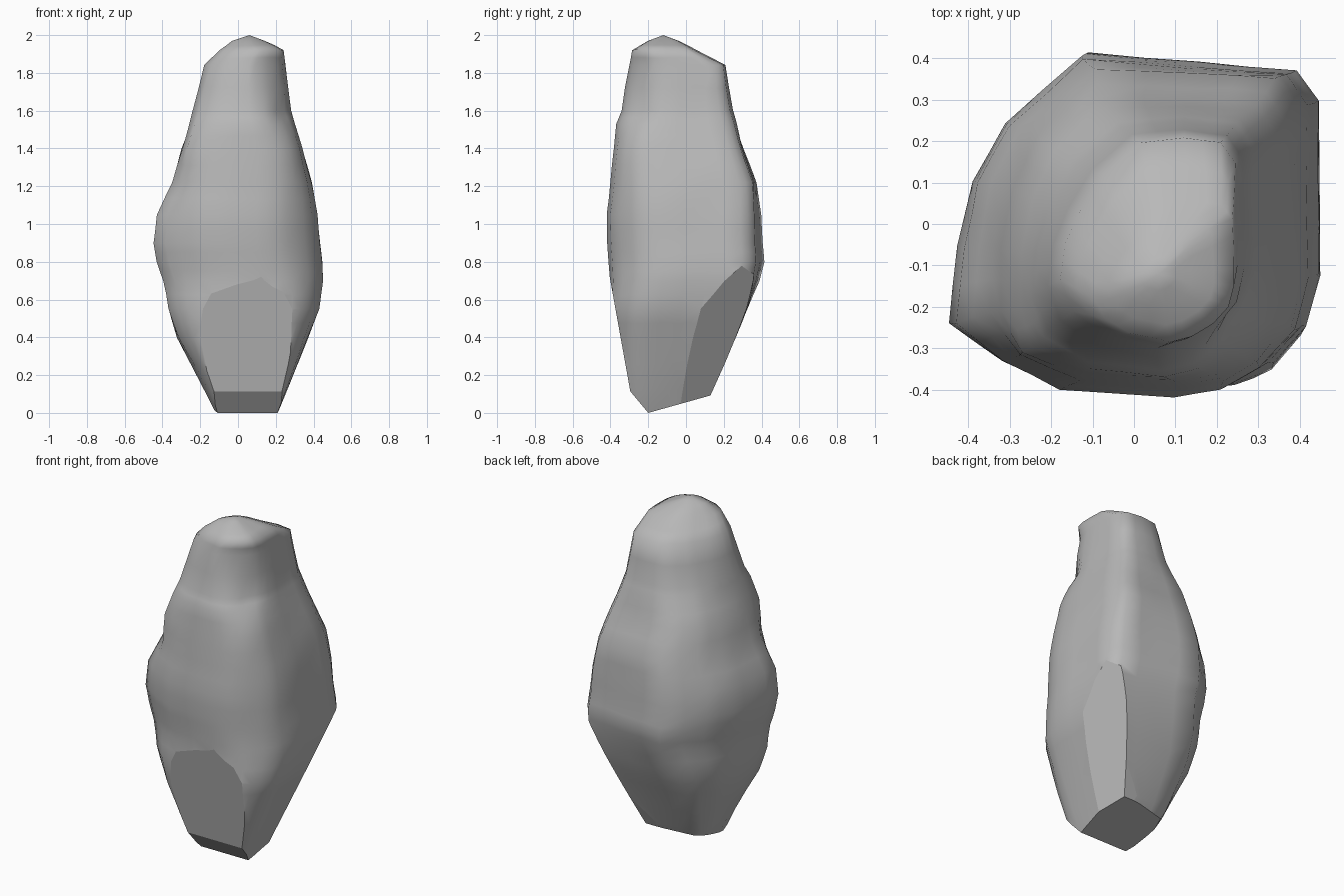
import bpy
import bmesh
import math
from mathutils import Vector, noise

# Remove the default cube only
default_cube = bpy.data.objects.get("Cube")
if default_cube:
    bpy.data.objects.remove(default_cube, do_unlink=True)

# Stone colour
stone = bpy.data.materials.new("grey_stone")
stone.use_nodes = True
grey = (0.48, 0.48, 0.48, 1.0)
stone.diffuse_color = grey
stone.node_tree.nodes["Principled BSDF"].inputs["Base Color"].default_value = grey

# Cross-sections in a unit box, counter-clockwise from the front right corner
FOOT = [(-.9, -.6), (-.75, -.9), (-.4, -1), (.2, -1), (.6, -1), (.85, -.92),
        (.97, -.7), (1, -.3), (1, .3), (.95, .75), (.75, 1), (.1, .95),
        (-.8, .82), (-.97, .5), (-1, .2), (-1, -.2)]
BELLY = [(-1, -.57), (-.71, -.79), (-.4, -.95), (.24, -1), (.5, -.95), (.72, -.82),
         (.92, -.6), (1, -.3), (1, .3), (1, .72), (.88, .9), (.35, .94),
         (-.27, 1), (-.69, .6), (-.87, .26), (-.95, -.12)]
SHOULDER = [(-.98, -.5), (-.9, -.8), (-.45, -.97), (.24, -1), (.55, -.95), (.78, -.82),
            (.95, -.6), (1, -.3), (1, .3), (.98, .75), (.85, .93), (.35, .97),
            (-.33, .96), (-.74, .65), (-.92, .3), (-1, -.1)]
HEAD = [(-1, -.35), (-.85, -.65), (-.5, -.88), (.1, -1), (.4, -.92), (.7, -.74),
        (.92, -.5), (1, -.2), (1, .3), (.98, .75), (.82, .95), (.4, 1),
        (-.1, .95), (-.5, .65), (-.75, .3), (-.92, 0)]
STATIONS = [(.1, FOOT), (.75, BELLY), (1, BELLY), (1.4, SHOULDER), (1.75, HEAD)]

# Extents of the stone at each height: z, x min, x max, y min, y max
LEVELS = [(-.05, -.09, .19, -.3, .06), (.12, -.18, .26, -.33, .15),
          (.4, -.33, .37, -.385, .28), (.55, -.38, .43, -.405, .345),
          (.7, -.4, .45, -.405, .395), (.8, -.43, .445, -.41, .415),
          (.9, -.45, .435, -.415, .405), (1.05, -.43, .42, -.42, .4),
          (1.22, -.35, .39, -.4, .385), (1.4, -.3, .34, -.38, .315),
          (1.53, -.26, .3, -.37, .275), (1.6, -.24, .28, -.34, .25),
          (1.84, -.18, .25, -.3, .21), (1.92, -.1, .24, -.285, .06),
          (1.97, -.03, .14, -.2, -.04)]
PEAK = (.06, -.12, 2)


def section(z):
    """Blend the neighbouring cross-sections by height."""
    for (z0, a), (z1, b) in zip(STATIONS, STATIONS[1:]):
        if z <= z1:
            break
    t = min(1, max(0, (z - z0) / (z1 - z0)))
    return [Vector(p).lerp(Vector(q), t) for p, q in zip(a, b)]


def loft(bm):
    """Skin the levels and close them at the peak."""
    rings = []
    for z, x0, x1, y0, y1 in LEVELS:
        rings.append([bm.verts.new(((x0 + x1 + (x1 - x0) * p.x) / 2,
                                    (y0 + y1 + (y1 - y0) * p.y) / 2, z))
                      for p in section(z)])
    count = len(FOOT)
    for lower, upper in zip(rings, rings[1:]):
        for i in range(count):
            j = (i + 1) % count
            bm.faces.new((lower[i], lower[j], upper[j], upper[i]))
    peak = bm.verts.new(PEAK)
    for i in range(count):
        bm.faces.new((rings[-1][i], rings[-1][(i + 1) % count], peak))


def dent(bm, centre, radius, depth):
    """Press a soft hollow towards the vertical axis."""
    centre = Vector(centre)
    for v in bm.verts:
        falloff = math.exp(-((v.co - centre).length / radius) ** 2)
        inward = Vector((-v.co.x, -v.co.y, 0))
        if inward.length > 0:
            v.co += inward.normalized() * depth * falloff


def chip(bm, point, normal):
    """Slice off a flat facet with crisp edges."""
    geometry = bm.verts[:] + bm.edges[:] + bm.faces[:]
    cut = bmesh.ops.bisect_plane(bm, geom=geometry, dist=1e-5, plane_co=point,
                                 plane_no=normal, clear_outer=True)
    edges = [e for e in cut["geom_cut"] if isinstance(e, bmesh.types.BMEdge)]
    bmesh.ops.holes_fill(bm, edges=edges, sides=0)
    for e in edges:
        if e.is_valid:
            e.smooth = False


bm = bmesh.new()
loft(bm)
bmesh.ops.subdivide_edges(bm, edges=bm.edges[:], cuts=1, use_grid_fill=True)

# Gentle unevenness and worn hollows
for v in bm.verts:
    if v.co.z < 1.95:
        v.co += noise.noise_vector(v.co * 5) * .006
dent(bm, (.26, -.24, 1.61), .08, .03)
dent(bm, (.1, .33, 1.35), .08, .015)

# Chipped underside, front, back left side and back
chip(bm, (0, -.2, 0), (0, .28, -1))
chip(bm, (0, -.2, 0), (0, -1.2, -1))
chip(bm, (0, -.395, .67), (0, -1, -.18))
chip(bm, (.41, .1, .53), (1, .45, -.5))
chip(bm, (0, .385, .66), (0, 1, -.45))

bmesh.ops.recalc_face_normals(bm, faces=bm.faces[:])
for face in bm.faces:
    face.smooth = True
for edge in bm.edges:
    if edge.calc_face_angle(0) > math.radians(75):
        edge.smooth = False

mesh = bpy.data.meshes.new("standing_stone")
bm.to_mesh(mesh)
bm.free()
mesh.materials.append(stone)
standing_stone = bpy.data.objects.new("standing_stone", mesh)
bpy.context.collection.objects.link(standing_stone)
